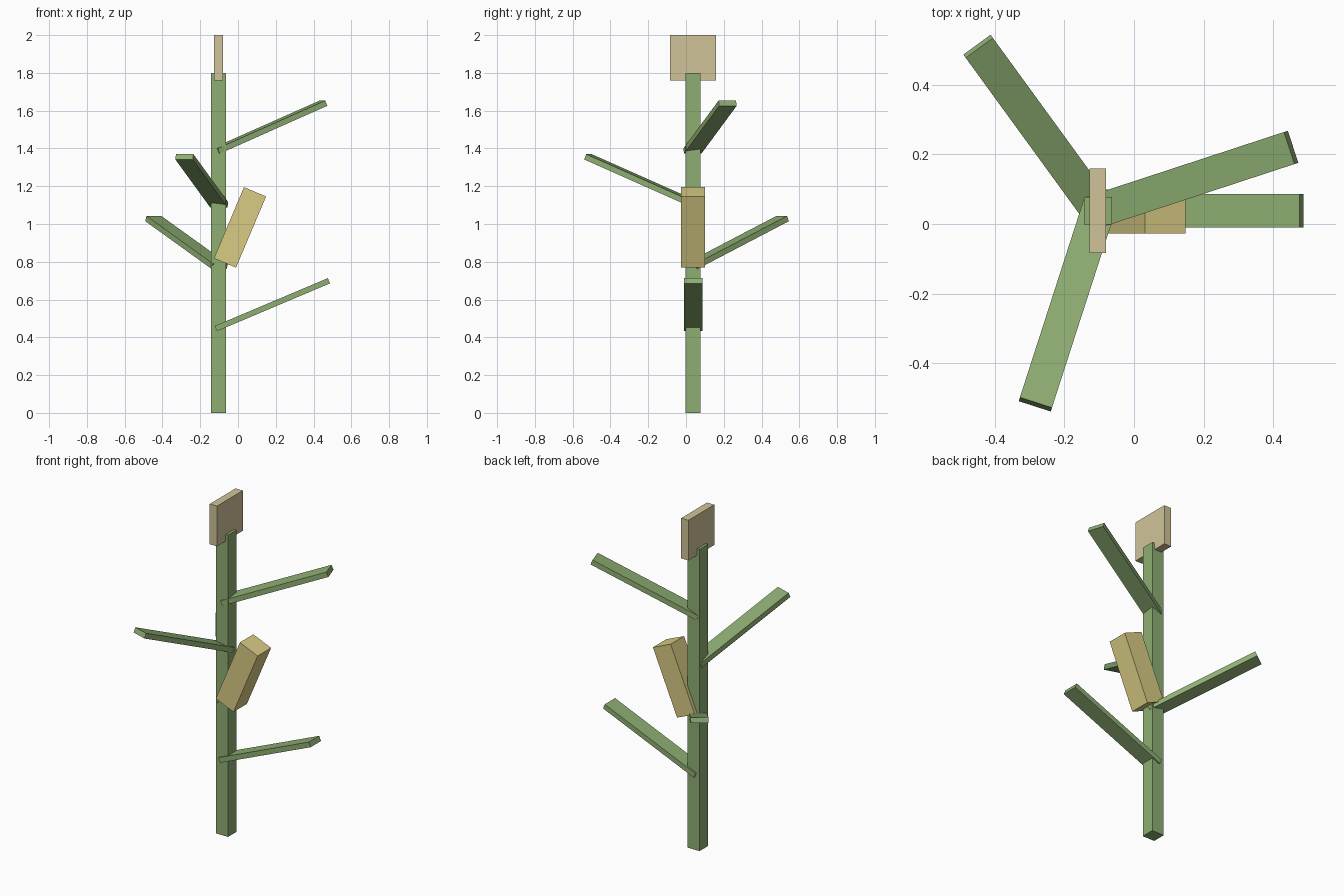
import bpy
from math import sin, cos
from mathutils import Matrix, Vector

if "Cube" in bpy.data.objects:
    bpy.data.objects.remove(bpy.data.objects["Cube"])

AXIS = Vector((-0.104, 0.038, 0))   # stalk position on the ground
TILT = 0.4                          # shared lean of leaves and cob


def material(name, color):
    mat = bpy.data.materials.new(name)
    mat.diffuse_color = (*color, 1)
    mat.use_nodes = True
    mat.node_tree.nodes["Principled BSDF"].inputs["Base Color"].default_value = mat.diffuse_color
    return mat


green = material("leaf_green", (0.27, 0.42, 0.17))
yellow = material("cob_yellow", (0.69, 0.60, 0.23))
tan = material("tassel_tan", (0.63, 0.55, 0.32))


def box(name, size, centre, mat, rotation=(0, 0, 0)):
    bpy.ops.mesh.primitive_cube_add(size=1, location=centre, rotation=rotation)
    ob = bpy.context.object
    ob.name = name
    ob.data.transform(Matrix.Diagonal((*size, 1)))
    ob.data.materials.append(mat)
    return ob


# Upright stalk with a flat tassel on top
box("stalk", (0.08, 0.08, 1.8), AXIS + Vector((0, 0, 0.9)), green)
box("tassel", (0.048, 0.243, 0.24), AXIS + Vector((0, 0, 1.88)), tan)

# Leaves spiralling up the stalk, each tilted upwards
for i, z in enumerate((0.573, 0.902, 1.229, 1.513)):
    turn = 2.2 * i
    centre = AXIS + Vector((0.286 * cos(turn), 0.286 * sin(turn), z))
    box(f"leaf_{i + 1}", (0.65, 0.097, 0.03), centre, green, (0, -TILT, turn))

# Cob leaning away from the stalk
box("cob", (0.127, 0.127, 0.409), (0.0105, 0.036, 0.982), yellow, (0, TILT, 0))
